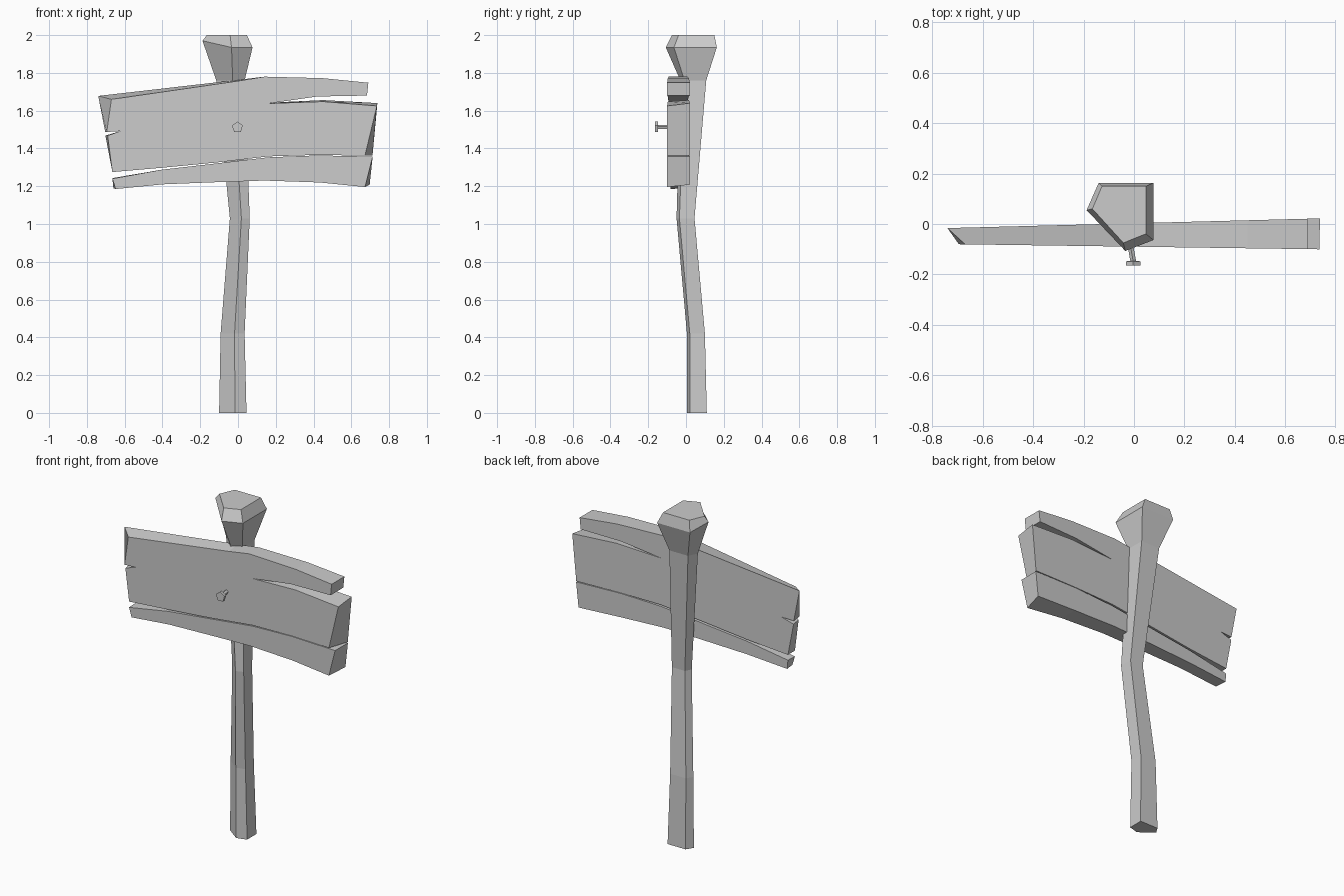
import bpy, bmesh, math
from mathutils import Matrix

if "Cube" in bpy.data.objects:
    bpy.data.objects.remove(bpy.data.objects["Cube"])


def finish(bm, name):
    bmesh.ops.recalc_face_normals(bm, faces=bm.faces[:])
    mesh = bpy.data.meshes.new(name)
    bm.to_mesh(mesh)
    bm.free()
    obj = bpy.data.objects.new(name, mesh)
    bpy.context.collection.objects.link(obj)
    return obj


def skin(bm, rings):
    """Join rings of equal vertex count and cap both ends."""
    loops = [[bm.verts.new(p) for p in ring] for ring in rings]
    n = len(loops[0])
    for a, b in zip(loops, loops[1:]):
        for i in range(n):
            j = (i + 1) % n
            bm.faces.new((a[i], a[j], b[j], b[i]))
    bm.faces.new(loops[0][::-1])
    bm.faces.new(loops[-1])


# Crooked five-sided post with a mushroomed top: z, x range, y range, per section
section = [(0, .6), (.18, 1), (1, 1), (1, .16), (.58, 0)]
levels = [
    (0.00, -.10, .045, .005, .11),
    (0.42, -.092, .035, .005, .10),
    (1.03, -.043, .062, -.05, .045),
    (1.76, -.115, .035, -.03, .107),
    (1.935, -.188, .077, -.107, .163),
    (2.00, -.165, .047, -.075, .15),
]
rings = [[(x0 + u * (x1 - x0), y0 + v * (y1 - y0), z) for u, v in section]
         for z, x0, x1, y0, y1 in levels]
x, y, z = rings[4][0]
rings[4][0] = (x, y, z + .035)      # chipped, raised corner of the top
bm = bmesh.new()
skin(bm, rings)
finish(bm, "post")


# Planks: front outline (x, z), with optional offset (dx, dz) of the back edge
def plank(name, outline):
    front, back = [], []
    for x, z, *d in outline:
        dx, dz = d if d else (0, 0)
        front.append((x, -.09 - .014 * x, z))
        back.append((x + dx, .003 + .026 * (x + dx), z + dz))
    bm = bmesh.new()
    skin(bm, [front, back])
    finish(bm, name)


plank("main_board", [
    (-.67, 1.66, -.07, .018), (0, 1.757, 0, .006), (.14, 1.78), (.45, 1.772),
    (.69, 1.748), (.683, 1.68), (.42, 1.675), (.16, 1.638, 0, .004),
    (.45, 1.648, 0, .008), (.735, 1.625, .003, .015),
    (.672, 1.362, .04, 0), (.42, 1.366), (.16, 1.358, 0, .004),
    (-.12, 1.325, 0, .006), (-.4, 1.298), (-.665, 1.275),
    (-.69, 1.468, -.012, 0), (-.622, 1.492), (-.695, 1.487, -.008, 0),
])
plank("lower_board", [
    (-.665, 1.24, 0, .003), (-.4, 1.288), (-.12, 1.32), (.16, 1.353),
    (.42, 1.363), (.713, 1.357), (.672, 1.196, .025, .012),
    (.43, 1.22), (.14, 1.23), (-.1, 1.222), (-.4, 1.21),
    (-.648, 1.185, -.012, .005),
])

# Five-sided nail, tilted slightly, sticking out of the board
def nail_ring(r, x, y, z):
    angles = [math.radians(20 + 72 * i) for i in range(5)]
    return [(x + r * math.cos(a), y, z + r * math.sin(a)) for a in angles]


bm = bmesh.new()
skin(bm, [nail_ring(.012, -.015, -.08, 1.512), nail_ring(.012, -.003, -.147, 1.512),
          nail_ring(.03, -.003, -.148, 1.512), nail_ring(.03, -.003, -.164, 1.512)])
finish(bm, "nail")
